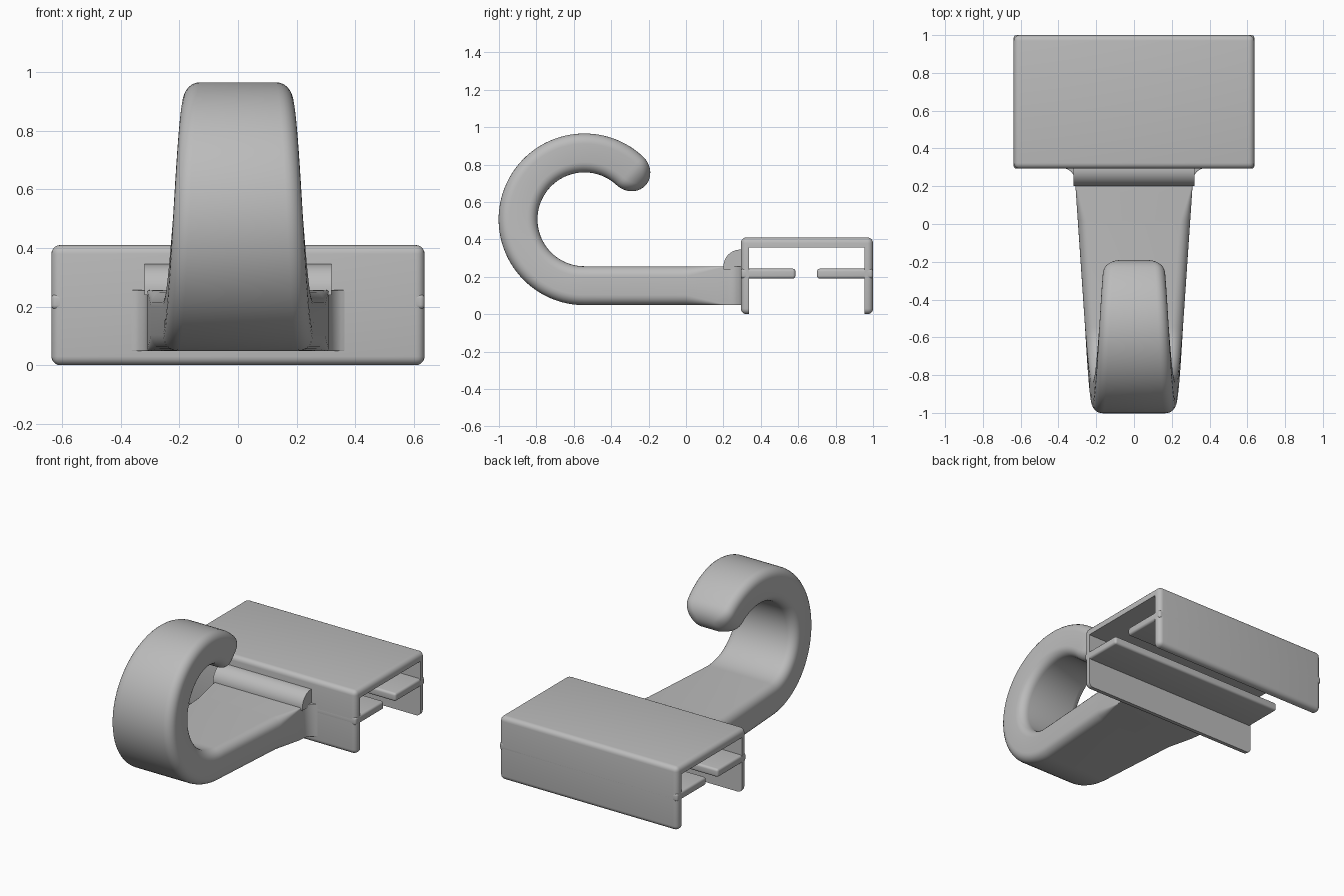
import bpy, bmesh
from math import sin, cos, pi, radians, sqrt

cube = bpy.data.objects.get("Cube")
if cube:
    bpy.data.objects.remove(cube, do_unlink=True)

grey = bpy.data.materials.new("plain grey")
grey.use_nodes = True
grey.diffuse_color = (0.5, 0.5, 0.5, 1)
grey.node_tree.nodes["Principled BSDF"].inputs["Base Color"].default_value = (0.5, 0.5, 0.5, 1)


def finish(name, bm):
    bmesh.ops.recalc_face_normals(bm, faces=bm.faces)
    mesh = bpy.data.meshes.new(name)
    bm.to_mesh(mesh)
    bm.free()
    obj = bpy.data.objects.new(name, mesh)
    bpy.context.collection.objects.link(obj)
    mesh.materials.append(grey)
    return obj


def activate(obj):
    bpy.ops.object.select_all(action='DESELECT')
    obj.select_set(True)
    bpy.context.view_layer.objects.active = obj


def smooth(obj):
    activate(obj)
    bpy.ops.object.shade_smooth_by_angle(angle=radians(35))


def box(name, half_x, y0, y1, z0, z1, bevel=0):
    bm = bmesh.new()
    bmesh.ops.create_cube(bm, size=1)
    for v in bm.verts:
        v.co = (v.co.x * 2 * half_x, (y0 + y1) / 2 + v.co.y * (y1 - y0),
                (z0 + z1) / 2 + v.co.z * (z1 - z0))
    if bevel:
        bmesh.ops.bevel(bm, geom=bm.edges[:], offset=bevel, segments=5,
                        profile=0.5, affect='EDGES')
    return finish(name, bm)


def loft(name, rings):
    bm = bmesh.new()
    loops = [[bm.verts.new(p) for p in ring] for ring in rings]
    n = len(loops[0])
    for a, b in zip(loops, loops[1:]):
        for i in range(n):
            bm.faces.new((a[i], a[(i + 1) % n], b[(i + 1) % n], b[i]))
    bm.faces.new(loops[0])
    bm.faces.new(loops[-1])
    return finish(name, bm)


# Hook dimensions
CY, CZ, R, HALF = -0.543, 0.507, 0.355, 0.104
ROUND, END = 0.055, radians(223)


def section(y, z, angle, half_w, half_t, radius):
    """Rounded rectangle across the hook path."""
    radius = min(radius, half_w * 0.98, half_t * 0.98)
    ring = []
    for quarter, (sx, sv) in enumerate(((1, 1), (-1, 1), (-1, -1), (1, -1))):
        for k in range(7):
            t = (quarter + k / 6) * pi / 2
            u = sx * (half_w - radius) + radius * cos(t)
            v = sv * (half_t - radius) + radius * sin(t)
            ring.append((u, y - v * sin(angle), z - v * cos(angle)))
    return ring


def width_at(distance):
    return 0.31 - 0.068 * distance


rings = []
# Flared neck running into the clip
rings.append(section(0.32, CZ - R, 0, 0.39, HALF, 0.004))
for k in range(9):
    f = 1 - k / 8
    rings.append(section(0.22 + 0.08 * f, CZ - R, 0,
                         0.31 + 0.08 * (1 - sqrt(1 - f * f)), HALF, 0.004))
# Straight tapering arm, edges growing rounder
for k in range(1, 13):
    y = 0.2 - 0.2 * k / 12
    rings.append(section(y, CZ - R, 0, width_at(0.2 - y), HALF,
                         0.004 + (ROUND - 0.004) * k / 12))
# Round hook
for k in range(61):
    a = END * k / 60
    rings.append(section(CY - R * sin(a), CZ - R * cos(a), a,
                         width_at(0.2 - CY + R * a), HALF, ROUND))
# Rounded tip
tip_w = width_at(0.2 - CY + R * END)
for k in range(1, 12):
    t = radians(86) * k / 11
    reach = 0.115 * sin(t)
    rings.append(section(CY - R * sin(END) - reach * cos(END),
                         CZ - R * cos(END) + reach * sin(END), END,
                         tip_w * (0.3 + 0.7 * cos(t)), HALF * cos(t), ROUND))
smooth(loft("hook", rings))

# Quarter-round ledge between arm and clip
profile = [(0.31, 0.24), (0.2, 0.24)]
profile += [(0.29 - 0.09 * cos(t), 0.255 + 0.09 * sin(t))
            for t in (pi / 2 * k / 12 for k in range(13))]
profile.append((0.31, 0.345))
smooth(loft("ledge", [[(x, y, z) for y, z in profile] for x in (-0.32, 0.32)]))

# Clip: rounded block hollowed into an open channel
clip = box("clip_channel", 0.637, 0.293, 1.0, 0, 0.41, 0.03)
cutter = box("channel_cutter", 1, 0.338, 0.955, -0.2, 0.357)
cutter.hide_render = True
mod = clip.modifiers.new("hollow", 'BOOLEAN')
mod.operation = 'DIFFERENCE'
mod.solver = 'EXACT'
mod.object = cutter
activate(clip)
bpy.ops.object.modifier_apply(modifier=mod.name)
bpy.data.objects.remove(cutter, do_unlink=True)
smooth(clip)

# Inner rails
for name, y0, y1 in (("front_rail", 0.293, 0.585), ("back_rail", 0.7, 1.0)):
    smooth(box(name, 0.637, y0, y1, 0.19, 0.243, 0.015))
